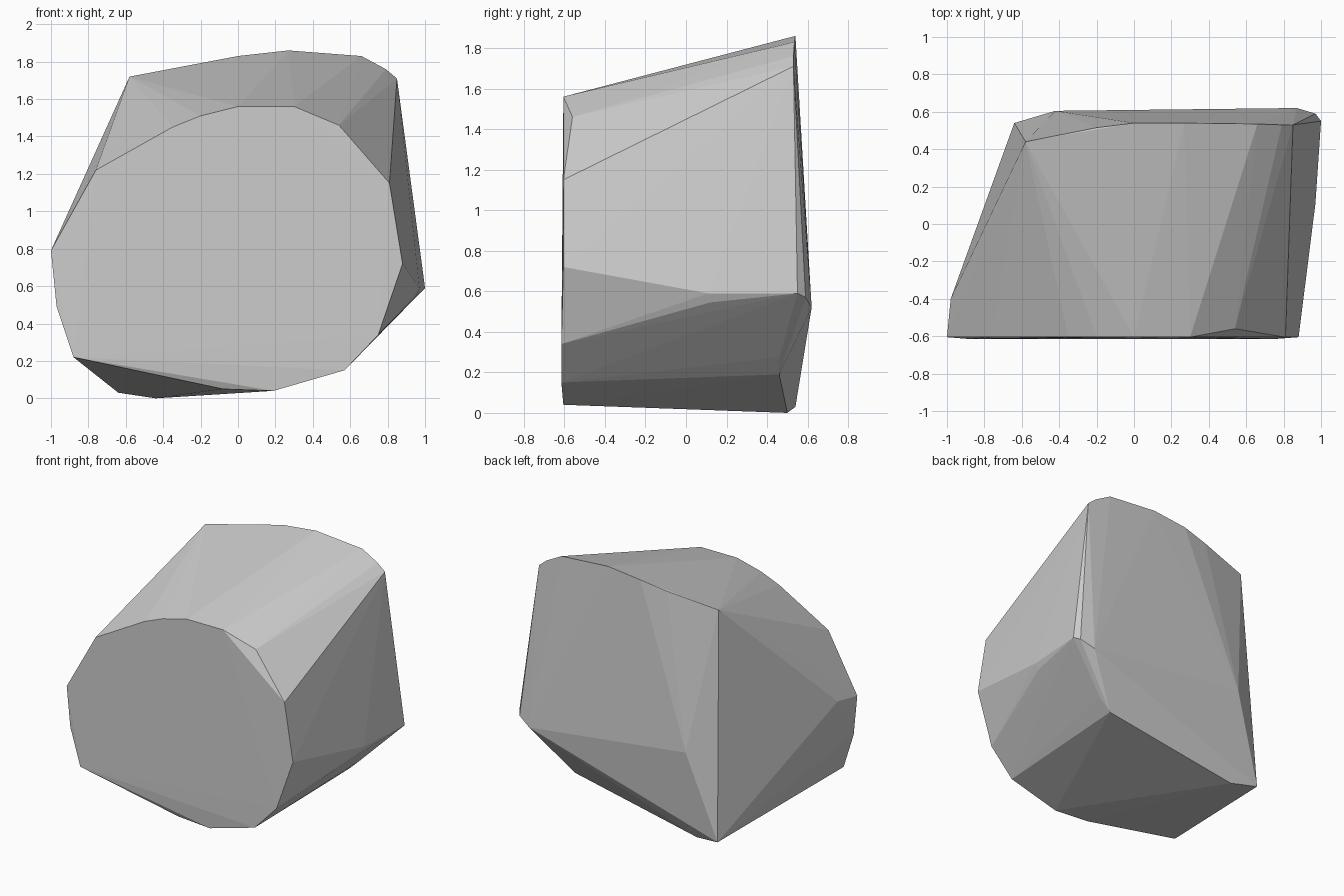
import bpy, bmesh

if "Cube" in bpy.data.objects:
    bpy.data.objects.remove(bpy.data.objects["Cube"])

# Front outline (x, z): a nearly flat cut face at y = -0.61
front = [(-1.0, .79), (-.97, .49), (-.88, .22), (.19, .04), (.57, .15), (.75, .34),
         (.88, .72), (.81, 1.15), (.30, 1.56), (0, 1.56), (-.20, 1.51),
         (-.35, 1.45), (-.76, 1.22)]
# Upper back rim, from left to right
back_rim = [(-.58, .44, 1.72), (-.20, .515, 1.79), (0, .54, 1.83), (.27, .54, 1.86),
            (.66, .535, 1.83), (.79, .53, 1.76), (.85, .53, 1.71)]
# Bulging corners of the sides, back and underside
corners = [(.54, -.56, 1.46), (-.08, -.59, .05), (-.98, -.40, .82),
           (-.42, .605, .67), (.87, .62, .52), (.97, .59, .57), (1.0, .55, .59),
           (.97, .11, .59), (.95, .12, .545), (.69, .46, .275), (.60, .46, .19),
           (-.64, .54, .03), (-.44, .50, 0)]

# Faceted stone: the convex hull of those points
points = [(x, -.615 if .1 < z < .4 else -.605, z) for x, z in front] + back_rim + corners
bm = bmesh.new()
for p in points:
    bm.verts.new(p)
hull = bmesh.ops.convex_hull(bm, input=bm.verts)
loose = {g for g in hull["geom_interior"] + hull["geom_unused"]
         if isinstance(g, bmesh.types.BMVert)}
bmesh.ops.delete(bm, geom=list(loose), context='VERTS')
bmesh.ops.recalc_face_normals(bm, faces=bm.faces)

mesh = bpy.data.meshes.new("stone")
bm.to_mesh(mesh)
bm.free()
stone = bpy.data.objects.new("stone", mesh)
bpy.context.collection.objects.link(stone)

# One plain grey
grey = bpy.data.materials.new("stone grey")
grey.diffuse_color = (.6, .6, .6, 1)
grey.use_nodes = True
grey.node_tree.nodes["Principled BSDF"].inputs["Base Color"].default_value = grey.diffuse_color
mesh.materials.append(grey)
